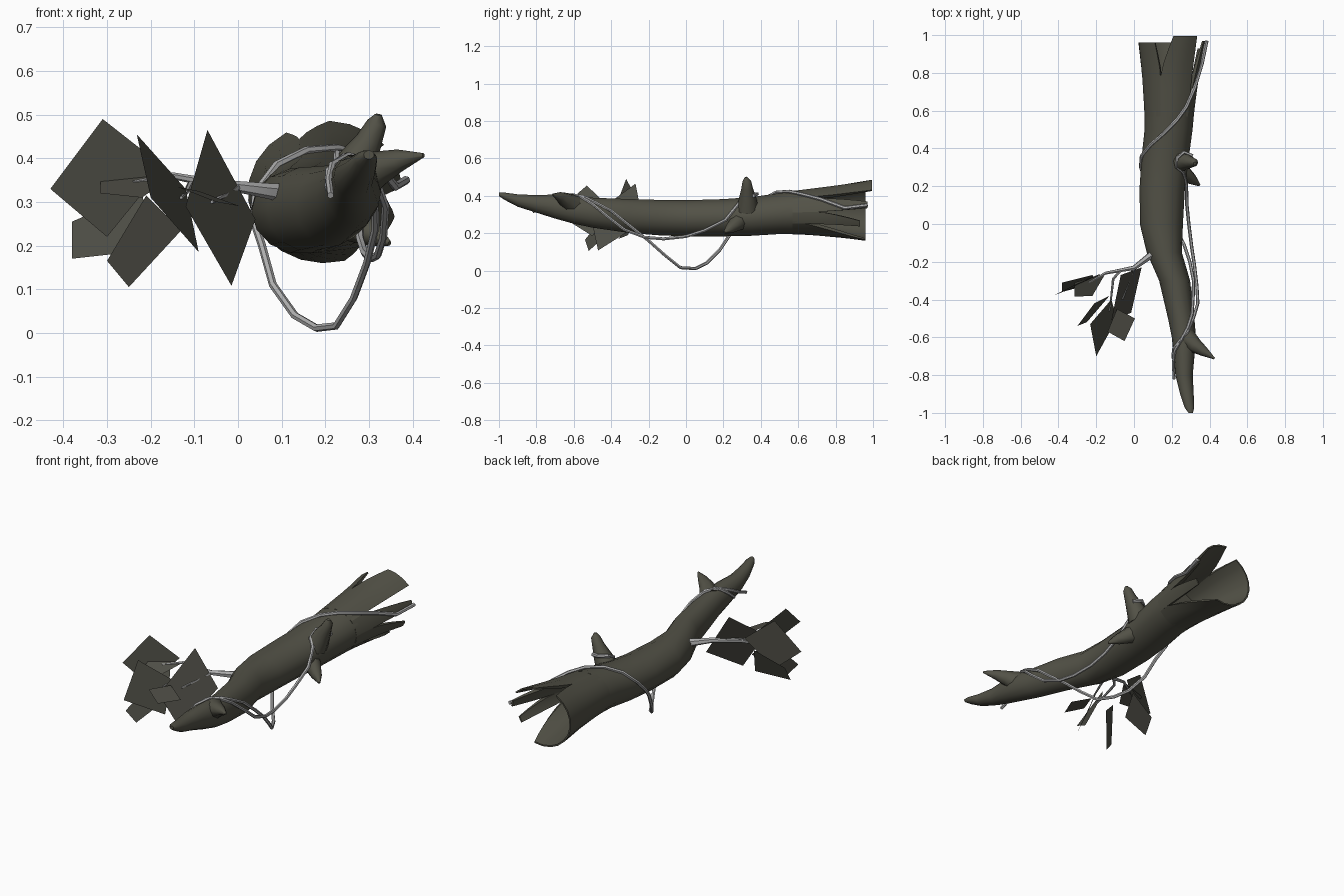
import bpy, bmesh, math
from mathutils import Vector

if "Cube" in bpy.data.objects:
    bpy.data.objects.remove(bpy.data.objects["Cube"])


def material(name, rgb):
    m = bpy.data.materials.new(name)
    m.diffuse_color = (*rgb, 1)
    m.use_nodes = True
    m.node_tree.nodes["Principled BSDF"].inputs["Base Color"].default_value = m.diffuse_color
    return m


BARK = material("dark bark", (0.085, 0.083, 0.062))
LEAF = material("dark leaf", (0.078, 0.077, 0.062))
VINE = material("grey vine", (0.42, 0.42, 0.42))


def make(name, verts, faces, mat, smooth=True, fix=True):
    me = bpy.data.meshes.new(name)
    me.from_pydata([tuple(v) for v in verts], [], faces)
    if fix:
        bm = bmesh.new()
        bm.from_mesh(me)
        bmesh.ops.recalc_face_normals(bm, faces=bm.faces)
        bm.to_mesh(me)
        bm.free()
    me.materials.append(mat)
    ob = bpy.data.objects.new(name, me)
    bpy.context.collection.objects.link(ob)
    if smooth:
        bpy.ops.object.select_all(action='DESELECT')
        ob.select_set(True)
        bpy.context.view_layer.objects.active = ob
        bpy.ops.object.shade_smooth_by_angle(angle=math.radians(50))
    return ob


def skin(rings):
    """Bridge closed rings of equal size and cap both ends."""
    n = len(rings[0])
    verts = [v for r in rings for v in r]
    faces = [(i * n + j, i * n + (j + 1) % n, (i + 1) * n + (j + 1) % n, (i + 1) * n + j)
             for i in range(len(rings) - 1) for j in range(n)]
    faces += [tuple(range(n)), tuple(range(len(verts) - n, len(verts)))]
    return verts, faces


def tube(name, pts, radii, mat, sides=6):
    pts = [Vector(p) for p in pts]
    rings, side = [], None
    for i, p in enumerate(pts):
        t = (pts[min(i + 1, len(pts) - 1)] - pts[max(i - 1, 0)]).normalized()
        if side is None:
            side = t.orthogonal()
        side = (side - t * side.dot(t)).normalized()
        up = t.cross(side)
        r = radii[0] + (radii[1] - radii[0]) * i / (len(pts) - 1) if len(radii) == 2 else radii[i]
        rings.append([p + (side * math.cos(k * math.tau / sides) + up * math.sin(k * math.tau / sides)) * r
                      for k in range(sides)])
    return make(name, *skin(rings), mat)


# Log profile: y, x centre, z centre, x radius, z radius
LOG = [(-1.0, .30, .408, .012, .010), (-.97, .293, .398, .026, .020), (-.9, .28, .375, .036, .034),
       (-.8, .265, .357, .046, .048), (-.7, .265, .343, .055, .066), (-.6, .264, .325, .064, .076),
       (-.5, .25, .31, .070, .082), (-.3, .215, .292, .082, .093), (-.15, .16, .284, .093, .097),
       (0, .145, .28, .114, .099), (.2, .15, .283, .120, .102), (.35, .165, .29, .125, .106),
       (.5, .183, .305, .127, .112), (.6, .187, .312, .132, .118), (.8, .193, .317, .153, .138),
       (1.0, .20, .321, .182, .166)]


def on_log(y, deg, off=0.0):
    """Point on the log surface at station y and angle about its axis."""
    for a, b in zip(LOG, LOG[1:]):
        if y <= b[0]:
            break
    f = (y - a[0]) / (b[0] - a[0])
    cx, cz, rx, rz = (p + (q - p) * f for p, q in zip(a[1:], b[1:]))
    w = math.radians(deg)
    return Vector((cx + (rx + off) * math.cos(w), y, cz + (rz + off) * math.sin(w)))


# Solid part of the log
make("log", *skin([[on_log(s[0], k * 360 / 14) for k in range(14)] for s in LOG[:14]]), BARK)


# Splintered back end: each splinter narrows from its notches to its tip
def splinter(name, lo, hi, yend):
    """lo and hi: (start angle, notch y, end angle)."""
    steps = max(2, round((hi[0] - lo[0]) / 22))
    rings = []
    for i in range(7):
        y = .57 + (yend - .57) * i / 6

        def edge(e):
            return e[0] + (e[2] - e[0]) * max(0, (y - e[1]) / (yend - e[1]))
        a, b = edge(lo), edge(hi)
        angs = [a + (b - a) * k / steps for k in range(steps + 1)]
        thick = .035 - .027 * i / 6
        rings.append([on_log(y, w) for w in angs] + [on_log(y, w, -thick) for w in reversed(angs)])
    make(name, *skin(rings), BARK)


splinter("splinter_left", (110, .8, 120), (330, .64, 285), .96)
splinter("splinter_top", (40, .64, 42), (110, .8, 87), .995)
splinter("splinter_right", (0, .72, 5), (40, .64, 18), .97)
splinter("splinter_low_right", (-30, .64, -32), (0, .72, -20), .93)

# Broken branch stubs
tube("stub_up", [(.24, .33, .33), (.272, .33, .39), (.30, .327, .44), (.318, .325, .48), (.322, .32, .50)],
     [.06, .046, .031, .023, .008], BARK, 8)
tube("stub_down", [(.21, .29, .28), (.265, .27, .25), (.31, .235, .225), (.347, .205, .205)],
     [.06, .043, .028, .006], BARK, 8)
tube("stub_front", [(.27, -.60, .35), (.325, -.645, .378), (.37, -.675, .395), (.425, -.712, .407)],
     [.06, .04, .026, .005], BARK, 8)

# Vine that winds round the back, hangs below and climbs the front
wrap = lambda pairs: [on_log(y, a, .006) for y, a in pairs]
vine = [(.385, .97, .35), (.36, .85, .335)] + wrap(
    [(.72, 30), (.62, 50), (.55, 72), (.48, 100), (.42, 130), (.36, 165), (.30, 195)])
vine += [(.055, .24, .20), (.08, .18, .11), (.13, .11, .04), (.18, .05, .011), (.225, -.03, .016),
         (.265, -.11, .08), (.295, -.2, .16), (.315, -.3, .24)]
vine += wrap([(-.4, 12), (-.48, 38), (-.55, 68), (-.61, 100), (-.67, 140), (-.74, 180)]) + [(.212, -.82, .315)]
tube("hanging_vine", vine, [.010, .008], VINE)

# Second vine, looped round the upright stub
vine = [(.31, .36, .40), (.265, .38, .41), (.228, .35, .41), (.228, .30, .385), (.26, .275, .35),
        (.277, .21, .27), (.28, .1, .215), (.29, 0, .183), (.305, -.12, .170), (.32, -.22, .178),
        (.333, -.33, .22), (.338, -.42, .29)]
vine += wrap([(-.5, 32), (-.57, 70), (-.62, 110), (-.66, 150), (-.71, 190)])
tube("looped_vine", vine, [.010, .008], VINE)

# Leafy twig
tube("twig", [(.11, -.15, .32), (.07, -.18, .325), (0, -.232, .335), (-.07, -.245, .345),
              (-.15, -.26, .36), (-.24, -.31, .345)], [.022, .018, .013, .010, .008, .004], VINE)
tube("twig_fork", [(-.07, -.245, .345), (-.11, -.29, .34), (-.12, -.38, .32), (-.13, -.46, .31)],
     [.009, .004], VINE)
tube("twig_shoot", [(0, -.232, .335), (-.02, -.28, .32), (-.06, -.40, .30)], [.009, .004], VINE)

# Flat leaf cards
leaves = [
    [(-.43, -.38, .33), (-.31, -.32, .49), (-.17, -.26, .38), (-.30, -.33, .22)],
    [(-.315, -.31, .355), (-.315, -.385, .32), (-.22, -.38, .31), (-.15, -.26, .36)],
    [(-.38, -.36, .17), (-.38, -.31, .255), (-.22, -.27, .325), (-.20, -.31, .19)],
    [(-.30, -.54, .165), (-.25, -.52, .105), (-.13, -.38, .235), (-.21, -.42, .315)],
    [(-.232, -.53, .455), (-.12, -.40, .33), (-.09, -.50, .185), (-.20, -.70, .31)],
    [(-.07, -.27, .465), (.04, -.23, .26), (-.015, -.47, .108), (-.12, -.51, .29)],
    [(-.09, -.45, .325), (.005, -.50, .29), (-.05, -.62, .30), (-.14, -.57, .335)],
]
for i, quad in enumerate(leaves):
    make(f"leaf_{i + 1}", quad, [(0, 1, 2, 3)], LEAF, smooth=False, fix=False)
